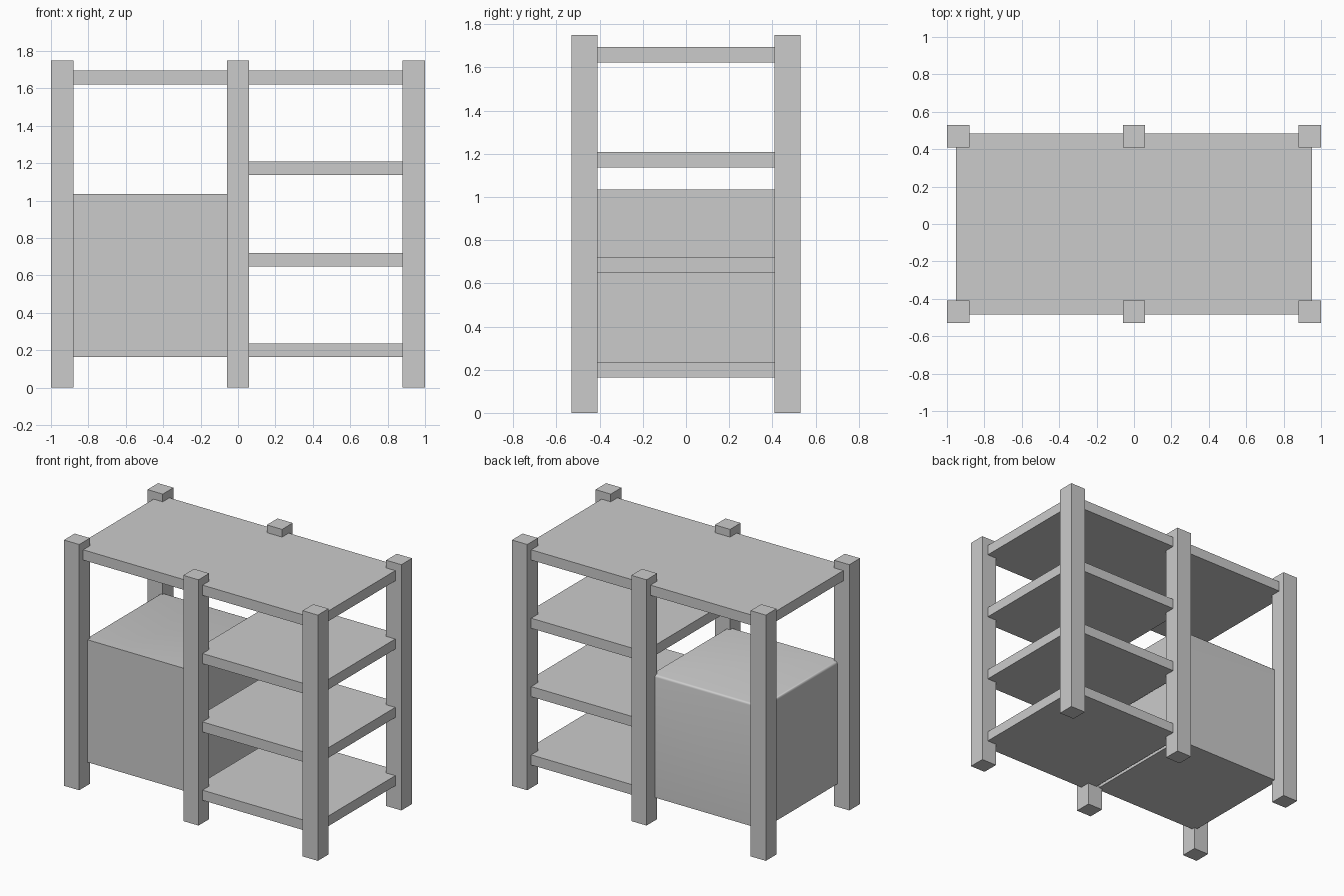
import bpy, bmesh
from math import radians

if "Cube" in bpy.data.objects:
    bpy.data.objects.remove(bpy.data.objects["Cube"])


def box(name, x, y, z):
    """Axis-aligned box from (min, max) pairs."""
    bm = bmesh.new()
    bmesh.ops.create_cube(bm, size=1)
    for v in bm.verts:
        v.co = [r[0] if c < 0 else r[1] for c, r in zip(v.co, (x, y, z))]
    me = bpy.data.meshes.new(name)
    bm.to_mesh(me)
    bm.free()
    ob = bpy.data.objects.new(name, me)
    bpy.context.collection.objects.link(ob)
    return ob


# Six square posts
for row, cy in (("front", -0.47), ("back", 0.47)):
    for col, cx in (("left", -0.94), ("middle", 0), ("right", 0.94)):
        box(f"{row}_{col}_post", (cx - 0.06, cx + 0.06), (cy - 0.06, cy + 0.06), (0, 1.75))

# Full-width top board and three half-width shelves on the right
DEPTH = (-0.485, 0.485)
box("top_board", (-0.952, 0.952), DEPTH, (1.622, 1.695))
for i, z in enumerate((0.163, 0.649, 1.136)):
    box(f"shelf_{i + 1}", (-0.012, 0.952), DEPTH, (z, z + 0.072))

# Storage cabinet on the left, softened along its top back and outer edges
cab = box("cabinet", (-0.905, -0.035), (-0.435, 0.435), (0.163, 1.035))
bm = bmesh.new()
bm.from_mesh(cab.data)
soft = [e for e in bm.edges
        if all(v.co.z > 1 for v in e.verts)
        and (all(v.co.y > 0.4 for v in e.verts) or all(v.co.x < -0.9 for v in e.verts))]
bmesh.ops.bevel(bm, geom=soft, offset=0.015, segments=3, profile=0.5, affect='EDGES')
bm.to_mesh(cab.data)
bm.free()
bpy.context.view_layer.objects.active = cab
cab.select_set(True)
bpy.ops.object.shade_smooth_by_angle(angle=radians(40))
